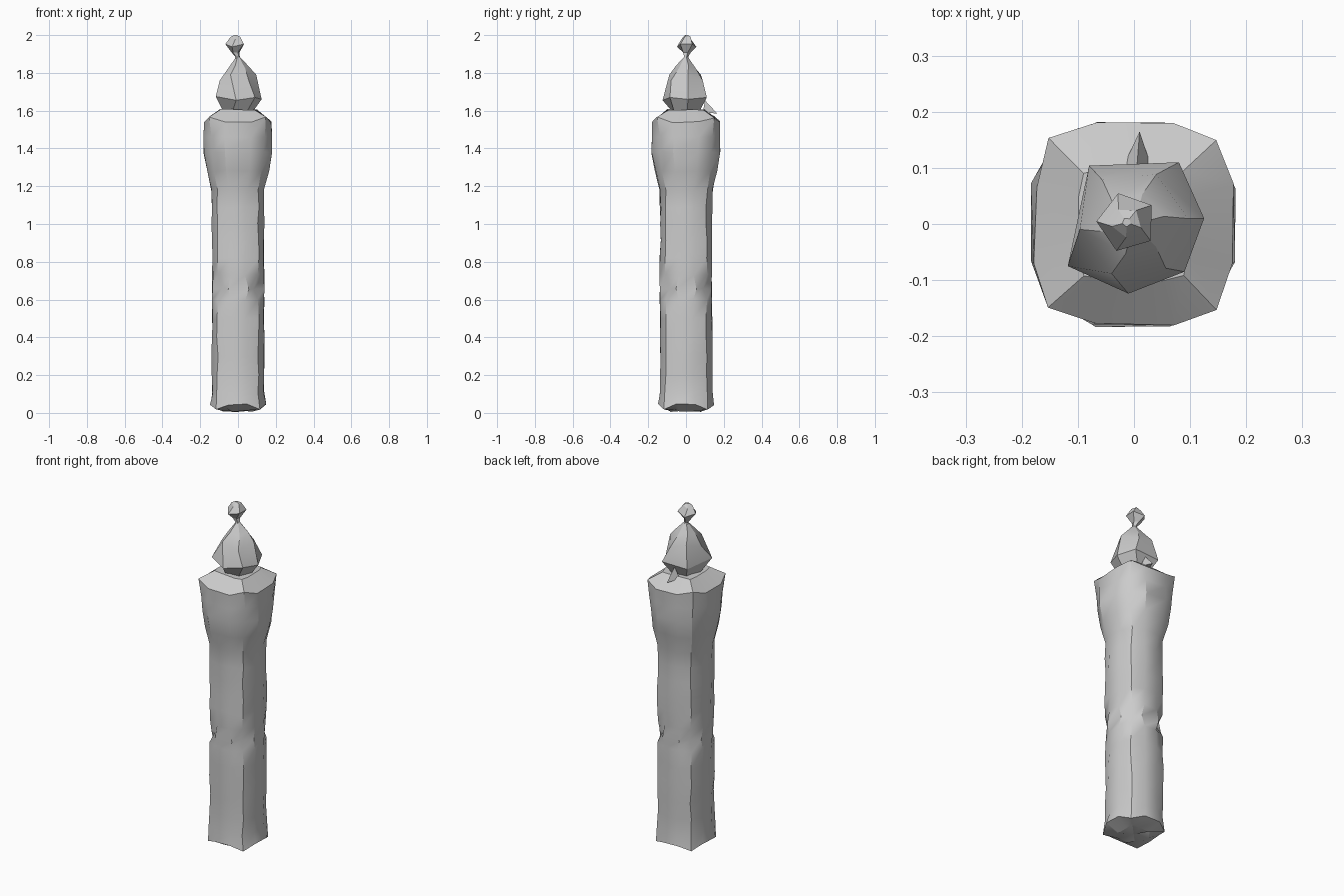
import bpy, bmesh, math, random
from mathutils import Vector

random.seed(4)
if "Cube" in bpy.data.objects:
    bpy.data.objects.remove(bpy.data.objects["Cube"], do_unlink=True)

stone = bpy.data.materials.new("grey stone")
stone.use_nodes = True
GREY = (0.6, 0.6, 0.6, 1)
stone.diffuse_color = GREY
stone.node_tree.nodes["Principled BSDF"].inputs["Base Color"].default_value = GREY


def loft(name, rings, angle):
    """Skin a stack of equal-length point rings and close both ends."""
    bm = bmesh.new()
    loops = [[bm.verts.new(p) for p in ring] for ring in rings]
    n = len(loops[0])
    for low, high in zip(loops, loops[1:]):
        for i in range(n):
            j = (i + 1) % n
            bm.faces.new((low[i], low[j], high[j], high[i]))
    for loop in (loops[0], loops[-1]):
        centre = sum((v.co for v in loop), Vector()) / n
        hub = bm.verts.new(centre)
        for i in range(n):
            bm.faces.new((loop[i], loop[(i + 1) % n], hub))
    return finish(name, bm, angle)


def finish(name, bm, angle):
    bmesh.ops.recalc_face_normals(bm, faces=bm.faces)
    mesh = bpy.data.meshes.new(name)
    bm.to_mesh(mesh)
    bm.free()
    mesh.materials.append(stone)
    obj = bpy.data.objects.new(name, mesh)
    bpy.context.collection.objects.link(obj)
    bpy.ops.object.select_all(action="DESELECT")
    obj.select_set(True)
    bpy.context.view_layer.objects.active = obj
    bpy.ops.object.shade_smooth_by_angle(angle=math.radians(angle))
    return obj


def square_ring(z, side, corner, mid, lift=0, wobble=0.004):
    """Bulging square: a corner and two mid-face points on each side."""
    ring = []
    for quarter in range(4):
        for k, (x, y) in enumerate(((side, -mid), (side, mid), (corner, corner))):
            for _ in range(quarter):
                x, y = -y, x
            dx, dy, dz = (random.uniform(-wobble, wobble) for _ in range(3))
            ring.append((x + dx, y + dy, z + dz + (lift if k == 2 else 0)))
    return ring


def polar_ring(z, radius, phase=0, sides=6, centre=(0, 0), tilt=0):
    ring = []
    for i in range(sides):
        a = phase + math.tau * i / sides
        ring.append((centre[0] + radius * math.cos(a), centre[1] + radius * math.sin(a),
                     z + tilt * (-1) ** i))
    return ring


# Tower: rounded foot, long shaft with corner nicks, swollen head, sloped shoulder
rings = [square_ring(0.008, 0.08, 0.06, 0.03, 0.012),
         square_ring(0.045, 0.146, 0.115, 0.05, -0.025)]
rings += [square_ring(z, 0.137, 0.109, 0.04) for z in (0.11, 0.2, 0.3, 0.4, 0.5, 0.6)]
rings.append(square_ring(0.655, 0.137, 0.086, 0.055))
rings += [square_ring(z, 0.136, 0.108, 0.04) for z in (0.73, 0.82, 0.91, 1.0, 1.09)]
rings += [square_ring(z, s, c, m) for z, s, c, m in (
    (1.18, 0.139, 0.11, 0.045), (1.28, 0.163, 0.127, 0.06),
    (1.38, 0.181, 0.137, 0.065), (1.46, 0.18, 0.141, 0.07))]
rings.append(square_ring(1.54, 0.177, 0.15, 0.07, 0.025))
rings.append(square_ring(1.605, 0.1, 0.09, 0.05))
loft("tower_body", rings, 30)

# Faceted cap rising to a point
cap = [polar_ring(1.59, 0.075, 0.1),
       [(0.125, 0.01, 1.66), (0.08, 0.11, 1.67), (-0.08, 0.104, 1.665),
        (-0.118, -0.075, 1.675), (-0.01, -0.124, 1.655), (0.09, -0.085, 1.67)],
       polar_ring(1.775, 0.097, 0.1, tilt=0.015),
       polar_ring(1.83, 0.055, 0.25, tilt=0.008),
       polar_ring(1.885, 0.01, 0.2)]
loft("cap", cap, 28)

# Small fin where the back of the cap meets the shoulder
bm = bmesh.new()
tip, left, right, top = (bm.verts.new(p) for p in (
    (0.01, 0.165, 1.585), (0.035, 0.09, 1.59), (-0.025, 0.09, 1.59), (0.005, 0.1, 1.655)))
for face in ((tip, left, top), (tip, top, right), (tip, right, left), (left, right, top)):
    bm.faces.new(face)
finish("cap_back_fin", bm, 20)

# Finial: pinched stem and irregular knob
knob = (-0.013, 0.003)
finial = [polar_ring(1.855, 0.024, 0.3, 5),
          polar_ring(1.885, 0.012, 0.3, 5, (-0.002, 0)),
          polar_ring(1.908, 0.022, 0.3, 5, knob),
          polar_ring(1.945, 0.054, 0.6, 5, knob, 0.007),
          polar_ring(1.985, 0.027, 0.9, 5, knob, 0.006),
          polar_ring(2.0, 0.008, 0.9, 5, knob)]
loft("finial", finial, 20)
